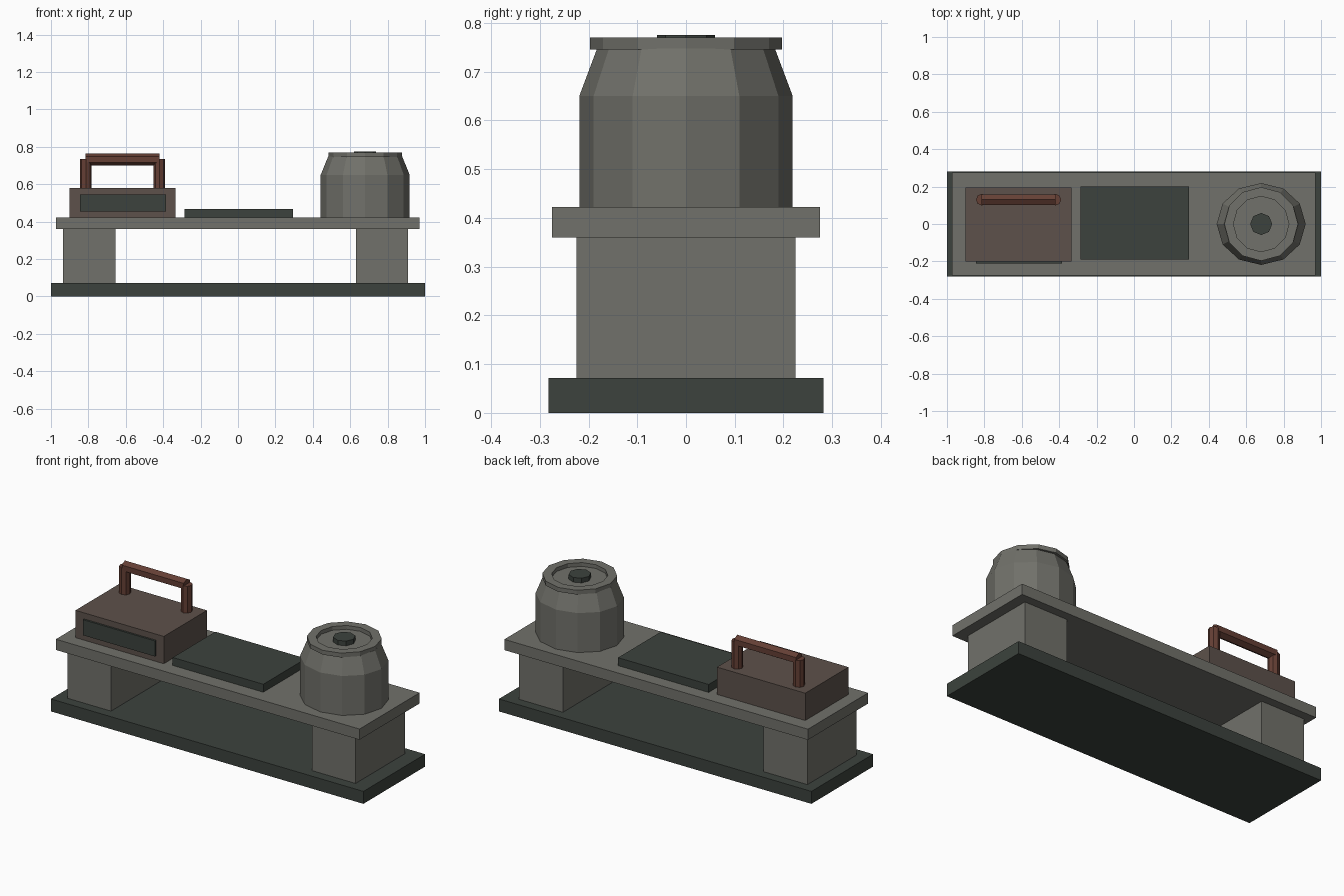
import bpy, bmesh
from math import pi, cos, sin

if "Cube" in bpy.data.objects:
    bpy.data.objects.remove(bpy.data.objects["Cube"])


def material(name, r, g, b):
    m = bpy.data.materials.new(name)
    m.diffuse_color = (r, g, b, 1)
    m.use_nodes = True
    m.node_tree.nodes["Principled BSDF"].inputs["Base Color"].default_value = m.diffuse_color
    return m


STONE = material("stone", 0.165, 0.165, 0.145)
DARK = material("dark_slate", 0.045, 0.055, 0.047)
BROWN = material("brown_metal", 0.11, 0.083, 0.07)
RUST = material("rust", 0.13, 0.05, 0.035)


def add(name, bm, mat):
    bmesh.ops.recalc_face_normals(bm, faces=bm.faces)
    mesh = bpy.data.meshes.new(name)
    bm.to_mesh(mesh)
    bm.free()
    mesh.materials.append(mat)
    ob = bpy.data.objects.new(name, mesh)
    bpy.context.collection.objects.link(ob)
    return ob


def box(name, x, y, z, mat):
    """Box from (min, max) pairs."""
    bm = bmesh.new()
    bmesh.ops.create_cube(bm, size=1)
    for v in bm.verts:
        v.co = [(a + b) / 2 + c * (b - a) for c, (a, b) in zip(v.co, (x, y, z))]
    return add(name, bm, mat)


def lathe(name, profile, sides, loc, mat, closed=False, sy=1):
    """Spin (radius, z) points around z; cap the ends unless closed."""
    bm = bmesh.new()
    rings = [[bm.verts.new((r * cos(2 * pi * i / sides), sy * r * sin(2 * pi * i / sides), z))
              for i in range(sides)] for r, z in profile]
    pairs = list(zip(rings, rings[1:]))
    if closed:
        pairs.append((rings[-1], rings[0]))
    else:
        bm.faces.new(rings[0])
        bm.faces.new(rings[-1])
    for a, b in pairs:
        for i in range(sides):
            j = (i + 1) % sides
            bm.faces.new((a[i], a[j], b[j], b[i]))
    ob = add(name, bm, mat)
    ob.location = loc
    return ob


# Bench
box("base", (-1, 1), (-0.282, 0.282), (0, 0.072), DARK)
box("left_leg", (-0.935, -0.655), (-0.225, 0.225), (0.072, 0.36), STONE)
box("right_leg", (0.63, 0.91), (-0.225, 0.225), (0.072, 0.36), STONE)
box("bench_top", (-0.973, 0.97), (-0.275, 0.275), (0.36, 0.422), STONE)

# Pad in the middle
box("pad", (-0.285, 0.295), (-0.19, 0.2), (0.422, 0.468), DARK)

# Case with front panel
box("case", (-0.9, -0.335), (-0.2, 0.195), (0.422, 0.58), BROWN)
box("case_panel", (-0.845, -0.385), (-0.211, -0.19), (0.455, 0.545), DARK)

# Case handle
for side, x in (("left", -0.814), ("right", -0.42)):
    lathe(side + "_handle_post", [(0.031, 0.57), (0.031, 0.735)], 8, (x, 0.13, 0), RUST)
bar = lathe("handle_bar", [(0.032, -0.198), (0.032, 0.198)], 6, (-0.617, 0.13, 0.733), RUST)
bar.rotation_euler = (0, pi / 2, 0)

# Pot with raised rim and knob
POT = (0.68, 0, 0)
lathe("pot_body", [(0.238, 0.422), (0.238, 0.65), (0.198, 0.748)], 12, POT, STONE, sy=0.92)
lathe("pot_rim", [(0.197, 0.745), (0.197, 0.77), (0.148, 0.77), (0.148, 0.745)],
      12, POT, STONE, closed=True)
lathe("pot_knob", [(0.059, 0.745), (0.059, 0.775)], 8, POT, DARK)
